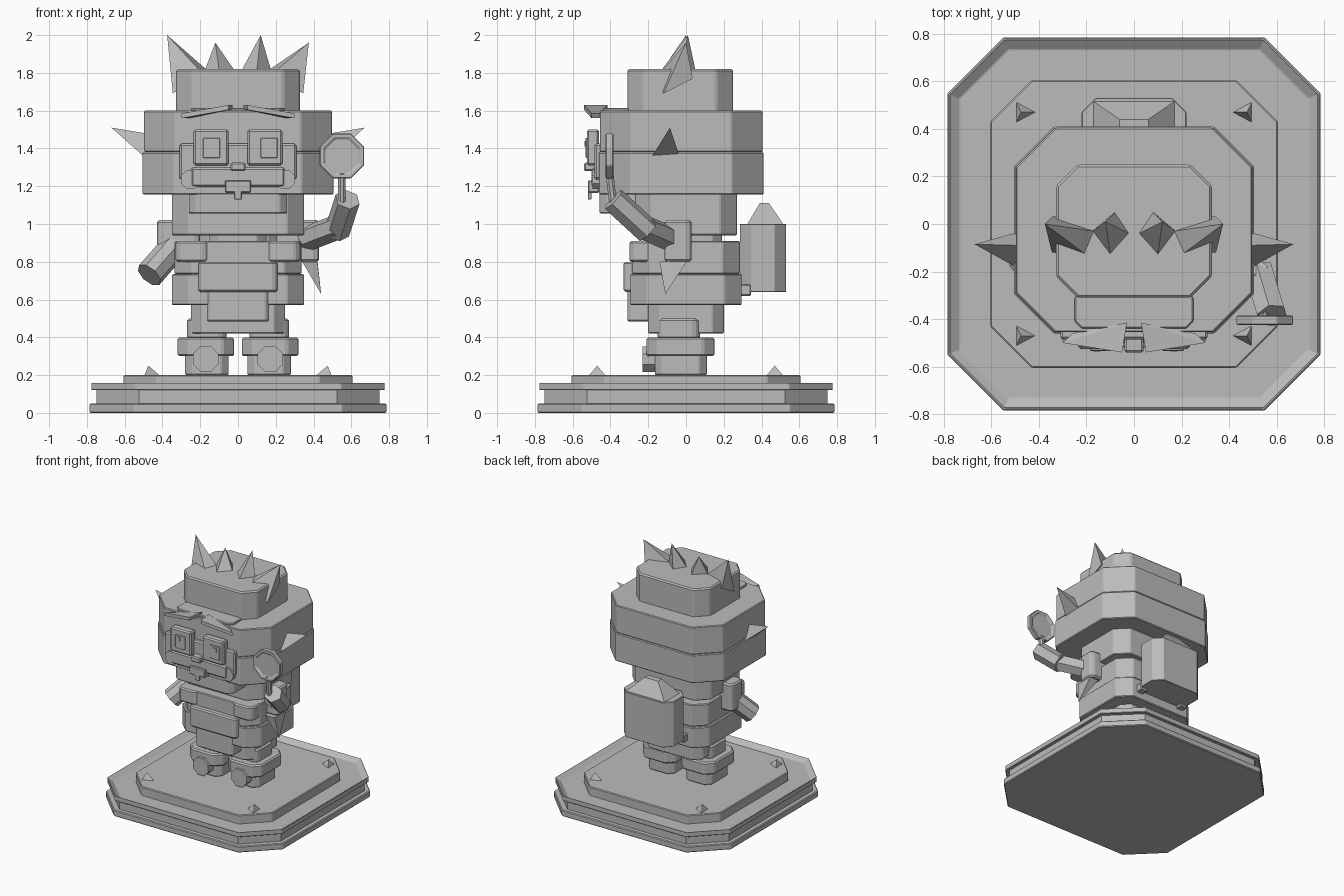
import bpy, bmesh, math
from mathutils import Vector

if "Cube" in bpy.data.objects:
    bpy.data.objects.remove(bpy.data.objects["Cube"], do_unlink=True)

GREY = (0.5, 0.5, 0.5, 1)
stone = bpy.data.materials.new("plain grey")
stone.use_nodes = True
stone.diffuse_color = GREY
stone.node_tree.nodes["Principled BSDF"].inputs["Base Color"].default_value = GREY


def finish(bm, name, bevel=0.0):
    bmesh.ops.recalc_face_normals(bm, faces=bm.faces)
    mesh = bpy.data.meshes.new(name)
    bm.to_mesh(mesh)
    bm.free()
    mesh.materials.append(stone)
    obj = bpy.data.objects.new(name, mesh)
    bpy.context.collection.objects.link(obj)
    if bevel:
        mod = obj.modifiers.new("soft_edges", "BEVEL")
        mod.width = bevel
        mod.segments = 1
        mod.limit_method = "ANGLE"
    return obj


def block(name, xs, ys, zs, chamfer=0.0, bevel=0.006, rim=None):
    """Box with its four upright corners cut; rim = (width, depth) sinks the top."""
    (x0, x1), (y0, y1), (z0, z1), c = xs, ys, zs, chamfer
    ring = [(x0 + c, y0), (x1 - c, y0), (x1, y0 + c), (x1, y1 - c),
            (x1 - c, y1), (x0 + c, y1), (x0, y1 - c), (x0, y0 + c)]
    if not c:
        ring = [(x0, y0), (x1, y0), (x1, y1), (x0, y1)]
    bm = bmesh.new()
    face = bm.faces.new([bm.verts.new((x, y, z0)) for x, y in ring])
    out = bmesh.ops.extrude_face_region(bm, geom=[face])["geom"]
    bmesh.ops.translate(bm, vec=(0, 0, z1 - z0),
                        verts=[v for v in out if isinstance(v, bmesh.types.BMVert)])
    if rim:
        bmesh.ops.recalc_face_normals(bm, faces=bm.faces)
        top = max(bm.faces, key=lambda f: f.calc_center_median().z)
        bmesh.ops.inset_region(bm, faces=[top], thickness=rim[0])
        bmesh.ops.translate(bm, vec=(0, 0, -rim[1]), verts=top.verts)
    return finish(bm, name, bevel)


def hull(name, points):
    bm = bmesh.new()
    for p in points:
        bm.verts.new(p)
    bmesh.ops.convex_hull(bm, input=bm.verts)
    return finish(bm, name)


def rod(name, a, b, r, sides=6, bevel=0.0, r2=None, inset=0.0):
    """Faceted cylinder or cone running from a to b."""
    a, b = Vector(a), Vector(b)
    bm = bmesh.new()
    bmesh.ops.create_cone(bm, cap_ends=True, segments=sides, radius1=r,
                          radius2=r if r2 is None else r2, depth=(b - a).length)
    if inset:
        caps = [f for f in bm.faces if len(f.verts) == sides]
        bmesh.ops.inset_individual(bm, faces=caps, thickness=inset, depth=0)
        bmesh.ops.inset_individual(bm, faces=caps, thickness=0.004, depth=-0.01)
    obj = finish(bm, name, bevel)
    turn = (b - a).to_track_quat("Z", "Y")
    spin = Vector((0, 0, 1))
    obj.rotation_mode = "QUATERNION"
    from_axis = turn.copy()
    if sides == 8:
        from mathutils import Quaternion
        from_axis = turn @ Quaternion(spin, math.pi / 8)
    obj.rotation_quaternion = from_axis
    obj.location = (a + b) / 2
    return obj


def both(half):
    return (-half, half)


def side_range(s, near, far):
    return tuple(sorted((s * near, s * far)))


# Plinth
block("plinth_foot", both(.785), both(.785), (0, .05), .235)
block("plinth_core", both(.75), both(.75), (.05, .12), .225, 0)
block("plinth_rim", both(.775), both(.775), (.12, .16), .23, .003, (.045, .03))
block("plinth_top", both(.605), both(.605), (.12, .2), .175)
for x in (-.47, .47):
    for y in (-.47, .47):
        rod("plinth_spike", (x, y, .19), (x * 1.01, y, .25), .06, 3, r2=0)

# Feet and legs
for s in (-1, 1):
    block("boot", side_range(s, .05, .28), (-.165, .11), (.2, .31), .04)
    block("boot_cuff", side_range(s, .02, .32), (-.21, .15), (.3, .4), .06, .01)
    block("leg", side_range(s, .06, .27), (-.15, .075), (.39, .5), .03, .012)
    rod("toe_cap", (s * .17, -.15, .285), (s * .17, -.23, .285), .073, 8)

# Body
block("hips", both(.25), both(.2), (.42, .58), .06)
block("front_flap", both(.165), (-.31, -.15), (.485, .66), .02)
block("lower_torso", both(.35), both(.295), (.57, .735), .09)
block("upper_torso", both(.335), (-.285, .285), (.735, .91), .09)
block("belly_plate", both(.21), (-.33, -.2), (.64, .8), .02, .01)
for s in (-1, 1):
    block("chest_pocket", side_range(s, .15, .33), (-.3, -.15), (.8, .91), .03, .01)
block("neck", both(.15), both(.19), (.9, .95), .05)

# Arms
for s in (-1, 1):
    block("shoulder", side_range(s, .2, .43), (-.115, .03), (.8, 1.02), .02, .012)
rod("right_arm", (-.33, -.05, .89), (-.47, -.17, .73), .075, 8)
elbow, hand = (.53, -.23, .985), (.58, -.385, 1.13)
rod("left_upper_arm", (.36, -.08, .92), elbow, .068)
rod("left_forearm", (.525, -.2, .96), hand, .068)
hull("side_spike", [(.34, -.14, .8), (.42, -.14, .8), (.42, .01, .81),
                    (.34, .01, .81), (.44, -.11, .63)])

# Hand lens
rod("lens_handle", (.55, -.385, 1.1), (.55, -.405, 1.27), .022, 8)
rod("lens", (.55, -.385, 1.36), (.55, -.425, 1.36), .128, 8, .005, inset=.025)

# Backpack
block("backpack", both(.22), (.285, .53), (.64, 1.0), .06, .003)
hull("backpack_lid", [(s * x, y, z) for s in (-1, 1) for x, y, z in
                      ((.17, .325, 1), (.17, .515, 1), (.06, .39, 1.11), (.06, .44, 1.11))])
for s in (-1, 1):
    block("strap_end", side_range(s, .16, .22), (.27, .345), (.62, .68))

# Head
block("jaw", both(.35), both(.27), (.94, 1.17), .09)
block("chin", both(.26), (-.457, -.2), (1.055, 1.17), .04)
block("head_lower", both(.505), (-.46, .41), (1.155, 1.38), .167)
block("head_upper", both(.497), (-.455, .405), (1.38, 1.6), .165)
block("crown", both(.328), (-.31, .25), (1.59, 1.82), .09, .01)
block("forehead", both(.25), (-.44, -.28), (1.59, 1.615), .03)

# Face
block("face_plate", both(.31), (-.485, -.42), (1.235, 1.425), 0, .01)
block("moustache", both(.25), (-.5, -.42), (1.195, 1.3), 0, .012)
block("nose", both(.04), (-.54, -.46), (1.28, 1.325), 0, .008)
block("mouth", both(.07), (-.52, -.46), (1.165, 1.23), 0)
block("tooth", both(.02), (-.52, -.5), (1.13, 1.175), 0, .003)
for s in (-1, 1):
    rod("moustache_curl", (s * .25, -.44, 1.235), (s * .25, -.495, 1.235), .055, 8)
    block("goggle", side_range(s, .05, .235), (-.525, -.46), (1.31, 1.5), 0, .01)
    cx = .025 * (s + 1) / 2
    block("eye", (s * .14 - .045 + cx, s * .14 + .045 + cx), (-.533, -.51),
          (1.35, 1.455), 0, .003)
    block("pupil", (s * .155 - .015 + cx / 2, s * .155 + .015 + cx / 2),
          (-.537, -.52), (1.41, 1.44), 0, 0)
    # Brow rises and thickens toward the middle
    hull("brow", [(s * x, y, z + t) for t in (0, .025) for x, y, z in
                  ((.30, -.5, 1.56), (.26, -.46, 1.56),
                   (.03, -.415, 1.605), (.05, -.54, 1.605))])
    # Ear spike
    hull("ear_spike", [(s * .49, -.185, 1.35), (s * .49, -.035, 1.36),
                       (s * .49, -.09, 1.48), (s * .67, -.085, 1.51)])
    # Hair spikes
    hull("outer_hair", [(s * .375, 0, 1.98 - s * .02), (s * .345, -.12, 1.69),
                        (s * .17, -.03, 1.82), (s * .2, -.13, 1.81),
                        (s * .34, .035, 1.77)])
    hull("inner_hair", [(s * .12, .01, 1.98 + s * .02), (s * .02, -.04, 1.815),
                        (s * .1, -.13, 1.815), (s * .175, -.03, 1.815),
                        (s * .08, .05, 1.815)])
